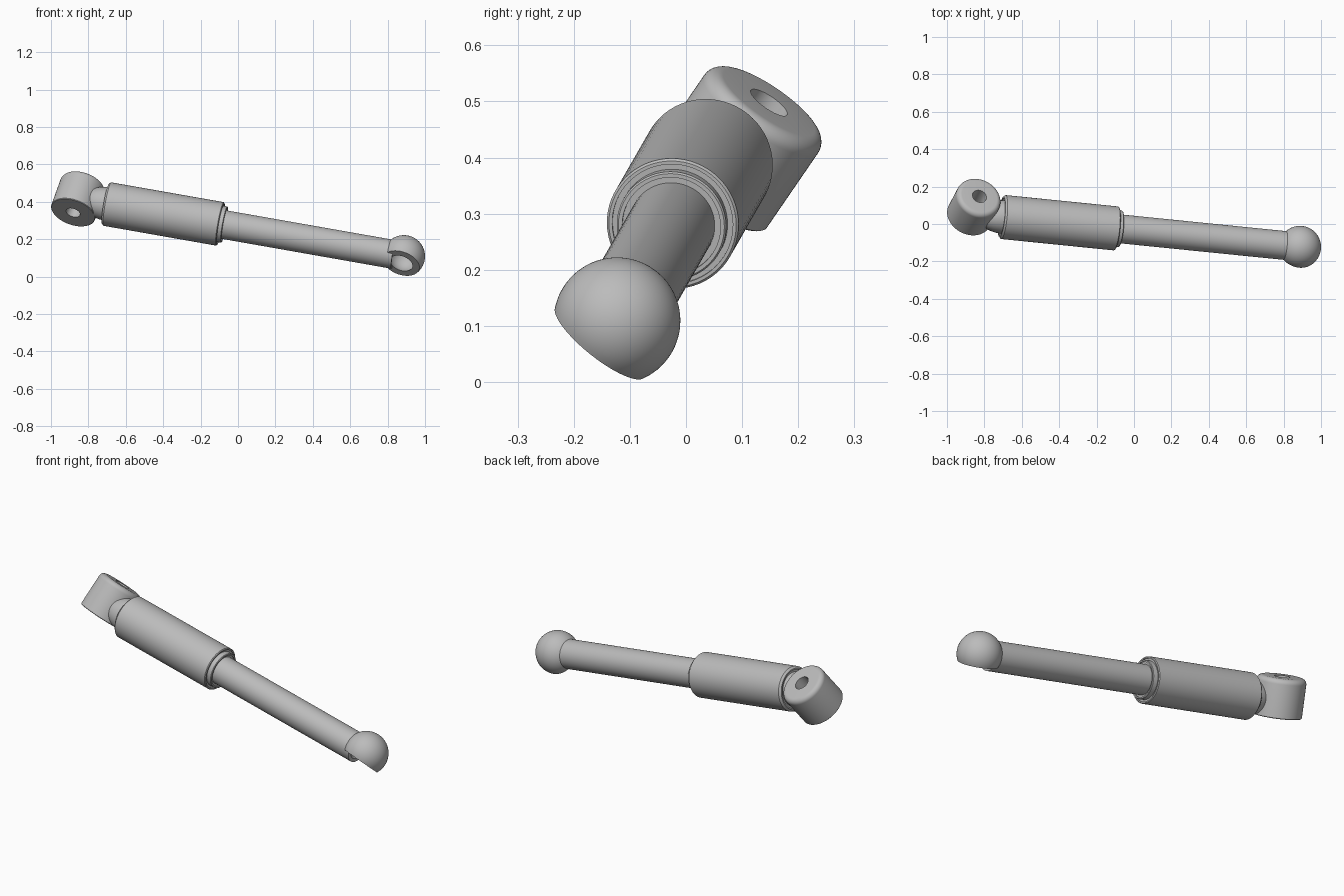
import bpy
import bmesh
from math import cos, sin, pi, radians, sqrt, acos
from mathutils import Vector, Matrix

default = bpy.data.objects.get("Cube")
if default:
    bpy.data.objects.remove(default)

grey = bpy.data.materials.new("plain grey")
grey.use_nodes = True
colour = (0.5, 0.5, 0.5, 1)
grey.diffuse_color = colour
grey.node_tree.nodes["Principled BSDF"].inputs["Base Color"].default_value = colour


def arc(cx, cz, r, start, end, steps):
    """Profile points (radius, height) on an arc, angles in radians."""
    angles = [start + (end - start) * i / steps for i in range(steps + 1)]
    return [(cx + r * cos(t), cz + r * sin(t)) for t in angles]


def lathe(name, profile, origin, axis, closed=False, sides=64):
    """Turn a profile of (radius, height) about an axis through origin."""
    bm = bmesh.new()
    verts = [bm.verts.new((max(r, 0), 0, z)) for r, z in profile]
    edges = [bm.edges.new(pair) for pair in zip(verts, verts[1:])]
    if closed:
        edges.append(bm.edges.new((verts[-1], verts[0])))
    bmesh.ops.spin(bm, geom=verts + edges, cent=(0, 0, 0), axis=(0, 0, 1),
                   angle=2 * pi, steps=sides)
    bmesh.ops.remove_doubles(bm, verts=bm.verts, dist=0.0003)
    bmesh.ops.recalc_face_normals(bm, faces=bm.faces)
    turn = axis.to_track_quat("Z", "Y").to_matrix().to_4x4()
    bm.transform(Matrix.Translation(origin) @ turn)
    mesh = bpy.data.meshes.new(name)
    bm.to_mesh(mesh)
    bm.free()
    mesh.materials.append(grey)
    obj = bpy.data.objects.new(name, mesh)
    bpy.context.collection.objects.link(obj)
    return obj


def smooth(obj):
    bpy.ops.object.select_all(action="DESELECT")
    obj.select_set(True)
    bpy.context.view_layer.objects.active = obj
    bpy.ops.object.shade_smooth_by_angle(angle=radians(30))


# Main axis runs from the ball socket up to the mounting eye
ball_centre = Vector((0.887, -0.123, 0.109))
main_axis = Vector((-1, 0.101, 0.176)).normalized()

# Ball socket: a sphere cut flat, with a round hollow
ball_r, hollow_r, cut = 0.113, 0.08, 0.05
cut_axis = Vector((-0.28, -0.6, -0.75)).normalized()
rim_out = pi / 2 - acos(cut / ball_r)
rim_in = pi / 2 - acos(cut / hollow_r)
socket_profile = (arc(0, 0, ball_r, -pi / 2, rim_out, 24)
                  + arc(0, 0, hollow_r, rim_in, -pi / 2, 20))
smooth(lathe("ball_socket", socket_profile, ball_centre, cut_axis))

# Piston rod, its end hollowed to follow the socket
rod = lathe("piston_rod", [(0, 0.055), (0.077, 0.055), (0.077, 1.02), (0, 1.02)],
            ball_centre, main_axis)
cutter = lathe("socket_cutter", arc(0, 0, hollow_r, -pi / 2, pi / 2, 32),
               ball_centre, cut_axis)
cutter.hide_render = True
hollow = rod.modifiers.new("hollow", "BOOLEAN")
hollow.operation = "DIFFERENCE"
hollow.solver = "EXACT"
hollow.object = cutter
bpy.context.view_layer.objects.active = rod
bpy.ops.object.modifier_apply(modifier=hollow.name)
bpy.data.objects.remove(cutter)
smooth(rod)

# Cylinder body with bevelled rims
body_profile = [(0, 1.006), (0.108, 1.006), (0.108, 1.0), (0.114, 1.0), (0.118, 1.004),
                (0.118, 1.618), (0.108, 1.628), (0.1, 1.628), (0.1, 1.622), (0, 1.622)]
smooth(lathe("cylinder_body", body_profile, ball_centre, main_axis))

# Stepped gland where the rod enters the body
gland_profile = [(0.07, 0.986), (0.088, 0.986), (0.088, 0.978), (0.095, 0.978),
                 (0.098, 0.981), (0.098, 1.015), (0.07, 1.015)]
smooth(lathe("rod_gland", gland_profile, ball_centre, main_axis, closed=True))

# Rounded neck between body and eye
neck_profile = [(0, 1.61), (0.09, 1.61), (0.088, 1.645), (0.082, 1.675),
                (0.073, 1.7), (0.06, 1.722), (0, 1.722)]
smooth(lathe("eye_neck", neck_profile, ball_centre, main_axis))

# Mounting eye: bored cylinder, rounded at the top
eye_bottom = Vector((-0.882, 0.041, 0.342))
eye_top = Vector((-0.826, 0.148, 0.498))
length = (eye_top - eye_bottom).length
eye_r, bore_r, round_r = 0.123, 0.039, 0.026
eye_profile = ([(bore_r, 0), (eye_r - 0.003, 0), (eye_r, 0.003)]
               + arc(eye_r - round_r, length - round_r, round_r, 0, pi / 2, 8)
               + [(bore_r, length)])
smooth(lathe("mounting_eye", eye_profile, eye_bottom, eye_top - eye_bottom, closed=True))
